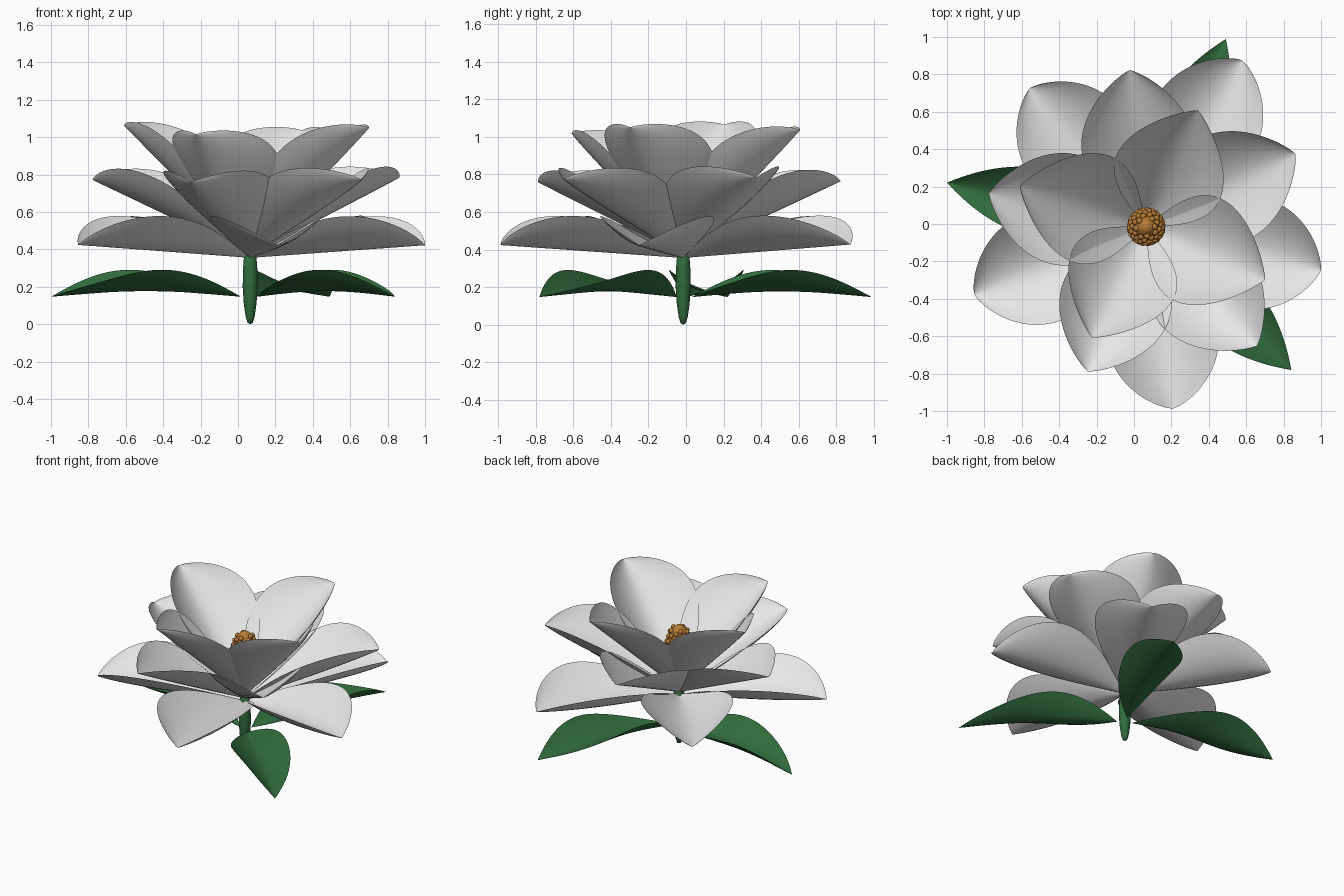
import bpy, bmesh, math
from mathutils import Matrix, Vector

old = bpy.data.objects.get("Cube")
if old:
    bpy.data.objects.remove(old, do_unlink=True)

CENTRE = Vector((0.065, -0.015, 0))


def material(name, rgb):
    m = bpy.data.materials.new(name)
    m.use_nodes = True
    m.diffuse_color = (*rgb, 1)
    bsdf = m.node_tree.nodes["Principled BSDF"]
    bsdf.inputs["Base Color"].default_value = (*rgb, 1)
    bsdf.inputs["Roughness"].default_value = 0.7
    return m


WHITE = material("petal white", (0.8, 0.8, 0.8))
GREEN = material("leaf green", (0.03, 0.15, 0.045))
AMBER = material("stamen amber", (0.48, 0.2, 0.035))


def finish(bm, name, mat):
    """Turn a bmesh into a smooth object with one material."""
    for f in bm.faces:
        f.smooth = True
    mesh = bpy.data.meshes.new(name)
    bm.to_mesh(mesh)
    bm.free()
    mesh.materials.append(mat)
    obj = bpy.data.objects.new(name, mesh)
    bpy.context.collection.objects.link(obj)
    return obj


def blade(name, mat, shape, rows=36, cols=16):
    """Cupped sheet: shape(t, u) gives a point, t along and u across."""
    bm = bmesh.new()
    grid = []
    for i in range(rows + 1):
        t = 1 - (1 - i / rows) ** 1.5
        grid.append([bm.verts.new(shape(t, 2 * j / cols - 1)) for j in range(cols + 1)])
    for a, b in zip(grid, grid[1:]):
        for j in range(cols):
            bm.faces.new((a[j], b[j], b[j + 1], a[j + 1]))
    bmesh.ops.remove_doubles(bm, verts=bm.verts, dist=0.0005)
    return finish(bm, name, mat)


def place(obj, angle, tilt, height):
    obj.matrix_world = (Matrix.Translation(CENTRE + Vector((0, 0, height)))
                        @ Matrix.Rotation(math.radians(angle), 4, 'Z')
                        @ Matrix.Rotation(-math.radians(tilt), 4, 'Y'))


def petal_shape(length):
    def shape(t, u):
        w = t ** 1.1 * max(1 - t, 0) ** 0.7
        return (length * t, w * u, 0.6 * w * abs(u) ** 1.7)
    return shape


def leaf_shape(t, u):
    w = 0.74 * t * (1 - t)
    arch = 0.03 * math.sin(math.pi * t)
    wave = 0.03 * u * math.sin(2 * math.pi * t)
    return (0.05 + 1.04 * t, w * u, arch + 0.55 * w * abs(u) ** 1.6 + wave)


# Petal rings: name, tilt, base height, (angle, length) of each petal
rings = [
    ("outer_petal", 4, 0.355, [(-81.5, 0.985), (-14, 0.965), (60, 1.03), (130, 0.97), (201.5, 0.99)]),
    ("middle_petal", 25, 0.37, [(26, 0.98), (96, 0.93), (168, 0.95), (248, 0.92), (313, 0.96)]),
    ("inner_petal", 43.5, 0.39, [(66, 0.94), (162, 0.98), (244, 0.91), (336, 0.96)]),
]
for name, tilt, height, petals in rings:
    for n, (angle, length) in enumerate(petals):
        place(blade(f"{name}_{n + 1}", WHITE, petal_shape(length)), angle, tilt, height)

# Leaves
for n, angle in enumerate((167.5, 67, -44.6)):
    place(blade(f"leaf_{n + 1}", GREEN, leaf_shape), angle, 0, 0.147)

# Stem: lathed spindle
profile = [(0, 0), (0.014, 0.008), (0.024, 0.04), (0.034, 0.11), (0.04, 0.2),
           (0.038, 0.3), (0.032, 0.38), (0, 0.42)]
bm = bmesh.new()
verts = [bm.verts.new((r, 0, z)) for r, z in profile]
edges = [bm.edges.new(pair) for pair in zip(verts, verts[1:])]
bmesh.ops.spin(bm, geom=verts + edges, axis=(0, 0, 1), cent=(0, 0, 0),
               angle=2 * math.pi, steps=24)
bmesh.ops.remove_doubles(bm, verts=bm.verts, dist=0.0005)
bmesh.ops.recalc_face_normals(bm, faces=bm.faces)
place(finish(bm, "stem", GREEN), 0, 0, 0)

# Flower cone: smooth core studded with beads in a spiral
RADIUS, HALF = 0.088, 0.2
bm = bmesh.new()
bmesh.ops.create_uvsphere(bm, u_segments=24, v_segments=16, radius=1,
                          matrix=Matrix.Diagonal((RADIUS, RADIUS, HALF, 1)))
place(finish(bm, "cone_core", AMBER), 0, 0, 0.655)

bm = bmesh.new()
BEADS = 90
for k in range(BEADS):
    s = 0.86 - 1.5 * k / BEADS
    ring = RADIUS * math.sqrt(1 - s * s)
    a = k * math.pi * (3 - math.sqrt(5))
    spot = Matrix.Translation((ring * math.cos(a), ring * math.sin(a), HALF * s))
    bmesh.ops.create_icosphere(bm, subdivisions=2, radius=0.017, matrix=spot)
place(finish(bm, "cone_beads", AMBER), 0, 0, 0.655)
